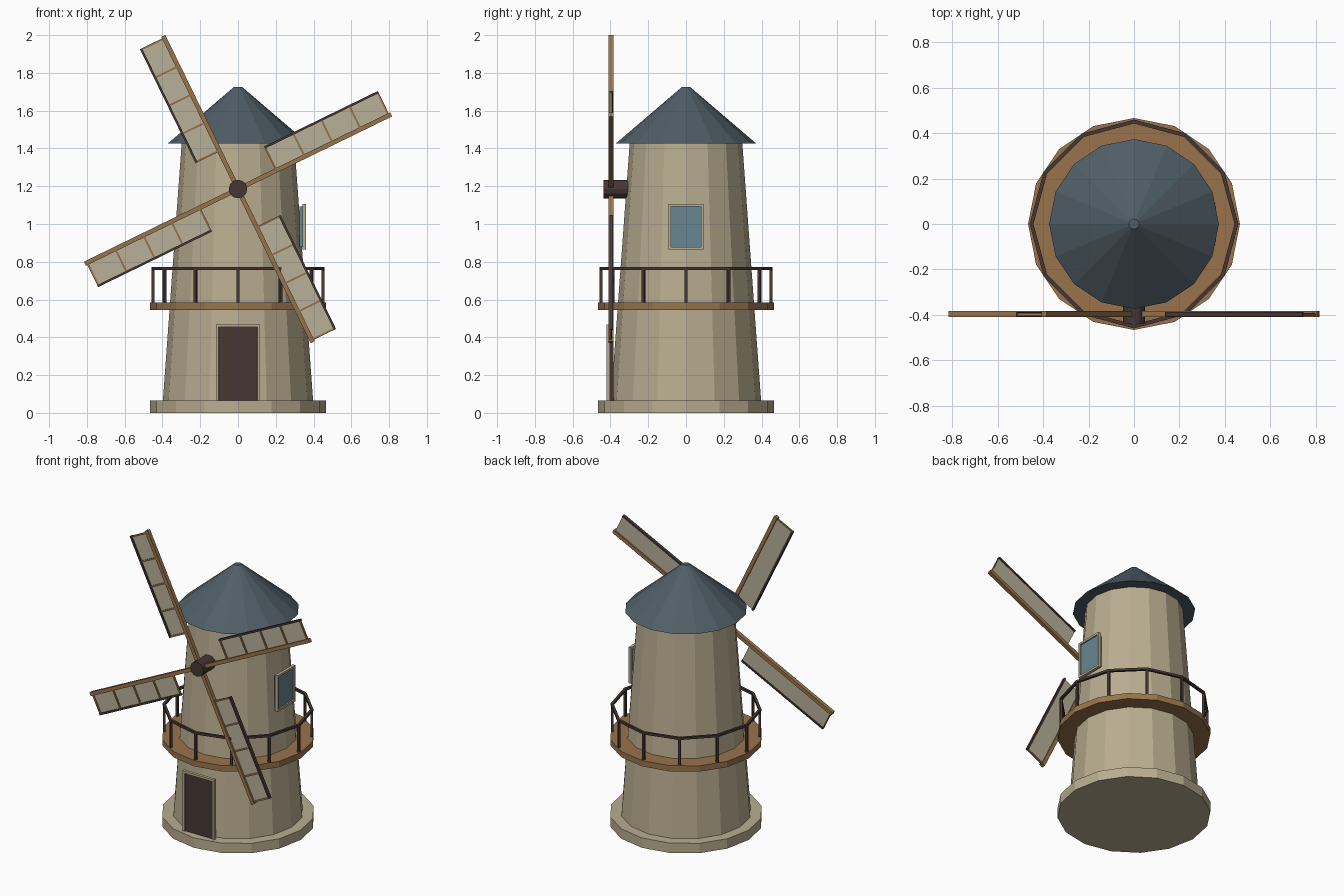
import bpy, math
from mathutils import Matrix, Vector

if "Cube" in bpy.data.objects:
    bpy.data.objects.remove(bpy.data.objects["Cube"])


def material(name, r, g, b):
    """Flat colour from 0-255 display values."""
    lin = [((c / 255 + 0.055) / 1.055) ** 2.4 for c in (r, g, b)]
    m = bpy.data.materials.new(name)
    m.diffuse_color = (*lin, 1)
    m.use_nodes = True
    m.node_tree.nodes["Principled BSDF"].inputs["Base Color"].default_value = m.diffuse_color
    return m


STONE = material("pale_stone", 186, 174, 145)
CANVAS = material("sail_canvas", 184, 176, 153)
WOOD = material("warm_wood", 152, 116, 76)
DARK = material("dark_wood", 70, 55, 51)
SLATE = material("slate_blue", 80, 94, 103)
GLASS = material("window_glass", 104, 134, 146)


def mesh_object(name, verts, faces, mat):
    me = bpy.data.meshes.new(name)
    me.from_pydata(verts, [], faces)
    me.materials.append(mat)
    ob = bpy.data.objects.new(name, me)
    bpy.context.collection.objects.link(ob)
    return ob


def lathe(name, profile, sides, mat, ring=False):
    """Turn (radius, z) points around z; either capped or closed as a ring."""
    n = len(profile)
    verts = [(r * math.cos(a), r * math.sin(a), z) for r, z in profile
             for a in (2 * math.pi * i / sides for i in range(sides))]
    faces = []
    for k in range(n if ring else n - 1):
        a, b = k * sides, (k + 1) % n * sides
        for i in range(sides):
            j = (i + 1) % sides
            faces.append((a + i, a + j, b + j, b + i))
    if not ring:
        faces.append(tuple(reversed(range(sides))))
        faces.append(tuple(range((n - 1) * sides, n * sides)))
    return mesh_object(name, verts, faces, mat)


def box(name, x, y, z, mat, matrix=None):
    """Box from (min, max) ranges, optionally transformed."""
    m = matrix or Matrix()
    verts = [m @ Vector((a, b, c)) for a in x for b in y for c in z]
    faces = [(0, 1, 3, 2), (4, 6, 7, 5), (0, 4, 5, 1),
             (2, 3, 7, 6), (0, 2, 6, 4), (1, 5, 7, 3)]
    return mesh_object(name, verts, faces, mat)


def framed_panel(name, half_w, z0, z1, edge, front, back, panel_mat, turn, sill):
    """Frame bars around a panel, facing -y before the turn about z."""
    m = Matrix.Rotation(turn, 4, 'Z')
    fr = (-front, -front + 0.02)
    w = half_w - edge
    for s in (-1, 1):
        box(name + "_frame_side", sorted((s * w, s * half_w)), fr, (z0, z1), STONE, m)
    box(name + "_frame_top", (-w, w), fr, (z1 - edge, z1), STONE, m)
    if sill:
        box(name + "_frame_sill", (-w, w), fr, (z0, z0 + edge), STONE, m)
    box(name + "_panel", (-w, w), (-front + 0.009, -back),
        (z0 + (edge if sill else 0), z1 - edge), panel_mat, m)


# Tower body
lathe("base", [(0.466, 0), (0.466, 0.066)], 16, STONE)
lathe("tower", [(0.398, 0.06), (0.298, 1.43)], 16, STONE)
lathe("roof", [(0.373, 1.425), (0.022, 1.725)], 16, SLATE)

# Balcony
lathe("balcony_deck", [(0.466, 0.546), (0.466, 0.585)], 16, WOOD)
lathe("balcony_rail", [(0.442, 0.757), (0.459, 0.757), (0.459, 0.772), (0.442, 0.772)],
      12, DARK, ring=True)
for i in range(12):
    m = Matrix.Rotation(math.radians(30 * i), 4, 'Z')
    box("balcony_post", (0.442, 0.457), (-0.0075, 0.0075), (0.58, 0.76), DARK, m)

# Door at the front, window on the right
framed_panel("door", 0.117, 0.066, 0.469, 0.015, 0.422, 0.385, DARK, 0, False)
framed_panel("window", 0.093, 0.865, 1.107, 0.014, 0.361, 0.325, GLASS, math.pi / 2, True)

# Hub, lying along y
hub = lathe("hub", [(0.049, 0.29), (0.049, 0.437)], 12, DARK)
hub.data.transform(Matrix.Translation((0, 0, 1.185)) @ Matrix.Rotation(math.pi / 2, 4, 'X'))

# Four sails: local x runs along the spar, local z across the sail
R0, R1, EDGE = 0.222, 0.893, 0.142
for k in range(4):
    m = (Matrix.Translation((0, 0, 1.185))
         @ Matrix.Rotation(-math.radians(26 + 90 * k), 4, 'Y'))
    box("sail_spar", (0, 0.902), (-0.409, -0.383), (-0.012, 0.012), WOOD, m)
    box("sail_canvas", (R0 + 0.004, R1 - 0.004), (-0.397, -0.391), (0.012, EDGE - 0.01), CANVAS, m)
    box("sail_edge", (R0, R1), (-0.406, -0.386), (EDGE - 0.012, EDGE), DARK, m)
    for j in range(5):
        x = R0 + 0.005 + (R1 - R0 - 0.01) * j / 4
        box("sail_crossbar", (x - 0.005, x + 0.005), (-0.404, -0.394),
            (0.012, EDGE - 0.012), WOOD, m)
